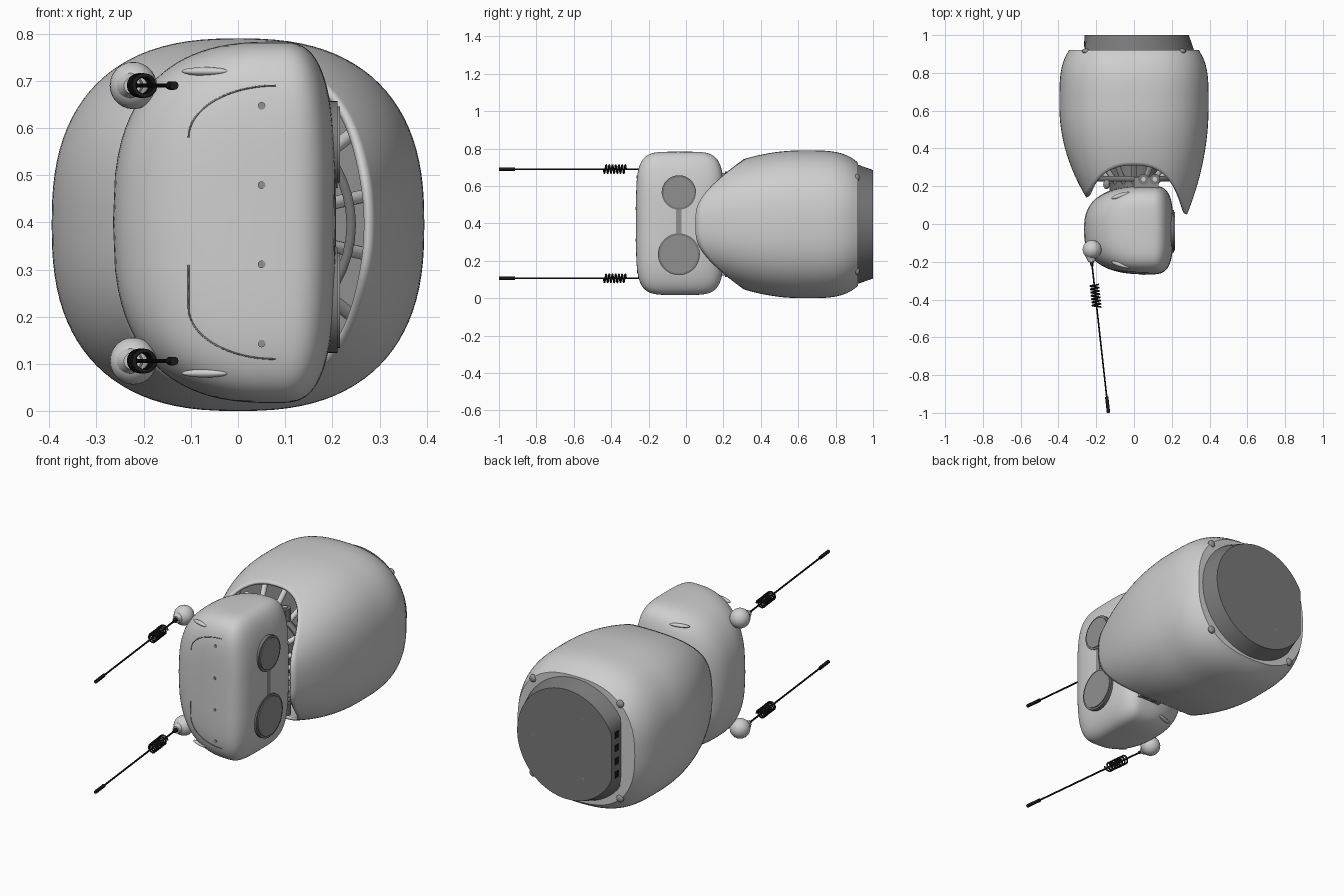
import bpy, bmesh
from math import sin, cos, pi, radians, copysign
from mathutils import Vector, Matrix

cube = bpy.data.objects.get("Cube")
if cube:
    bpy.data.objects.remove(cube, do_unlink=True)


def material(name, v):
    m = bpy.data.materials.new(name)
    m.use_nodes = True
    color = (v, v, v, 1)
    m.diffuse_color = color
    m.node_tree.nodes["Principled BSDF"].inputs["Base Color"].default_value = color
    return m


LIGHT = material("light grey", 0.62)
MID = material("mid grey", 0.28)
DARK = material("dark grey", 0.19)
BLACK = material("black", 0.01)
CZ = 0.395  # height of the middle axis


def finish(name, bm, mat, angle=35):
    bmesh.ops.recalc_face_normals(bm, faces=bm.faces)
    me = bpy.data.meshes.new(name)
    bm.to_mesh(me)
    bm.free()
    me.materials.append(mat)
    ob = bpy.data.objects.new(name, me)
    bpy.context.collection.objects.link(ob)
    bpy.ops.object.select_all(action="DESELECT")
    ob.select_set(True)
    bpy.context.view_layer.objects.active = ob
    bpy.ops.object.shade_smooth_by_angle(angle=radians(angle))
    return ob


def loft(name, rings, mat, cap_start=True, cap_end=True):
    bm = bmesh.new()
    vs = [[bm.verts.new(p) for p in r] for r in rings]
    n = len(vs[0])
    for a, b in zip(vs, vs[1:]):
        for i in range(n):
            j = (i + 1) % n
            bm.faces.new((a[i], a[j], b[j], b[i]))
    if cap_start:
        bm.faces.new(vs[0])
    if cap_end:
        bm.faces.new(vs[-1])
    return finish(name, bm, mat)


def rod(name, a, b, r1, mat, r2=None, seg=20):
    a, b = Vector(a), Vector(b)
    d = b - a
    mtx = Matrix.Translation((a + b) / 2) @ d.to_track_quat("Z", "Y").to_matrix().to_4x4()
    bm = bmesh.new()
    bmesh.ops.create_cone(bm, cap_ends=True, segments=seg, radius1=r1,
                          radius2=r1 if r2 is None else r2, depth=d.length, matrix=mtx)
    return finish(name, bm, mat)


def ball(name, c, size, mat, turn=0):
    mtx = Matrix.Translation(c) @ Matrix.Rotation(turn, 4, "Z") @ Matrix.Diagonal((*size, 1))
    bm = bmesh.new()
    bmesh.ops.create_uvsphere(bm, u_segments=24, v_segments=14, radius=1, matrix=mtx)
    return finish(name, bm, mat, 60)


def box(name, c, size, mat):
    bm = bmesh.new()
    bmesh.ops.create_cube(bm, size=1, matrix=Matrix.Translation(c) @ Matrix.Diagonal((*size, 1)))
    return finish(name, bm, mat)


def wire(name, pts, r, mat):
    cu = bpy.data.curves.new(name, "CURVE")
    cu.dimensions = "3D"
    cu.bevel_depth, cu.bevel_resolution, cu.use_fill_caps = r, 1, True
    sp = cu.splines.new("POLY")
    sp.points.add(len(pts) - 1)
    for p, q in zip(sp.points, pts):
        p.co = (*q, 1)
    cu.materials.append(mat)
    ob = bpy.data.objects.new(name, cu)
    bpy.context.collection.objects.link(ob)


def spow(v, e):
    return copysign(abs(v) ** e, v)


# Rear shell: squarish bowl with a scooped front opening
def half_size(y, front, back):
    d = y - 0.62
    return 0.395 * (1 - ((-d / front) ** 2 if d < 0 else (d / back) ** 4))


def shell_ring(s, n=96):
    ring = []
    for i in range(n):
        t = 2 * pi * i / n
        c, k = cos(t), sin(t)
        tip = 0.095 - 0.045 * c
        edge = tip + (0.31 - tip) * abs(k) ** 3
        y = edge + (0.92 - edge) * s
        hx = half_size(y, 0.93 + 0.13 * c, 0.5)
        hz = half_size(y, 0.906, 0.47)
        ring.append((hx * spow(c, 0.8), y, CZ + hz * spow(k, 0.8)))
    return ring


shell = loft("rear_shell", [shell_ring(i / 32) for i in range(33)], LIGHT, cap_start=False)
solid = shell.modifiers.new("thickness", "SOLIDIFY")
solid.thickness, solid.offset = 0.015, -1

# Back plate with one flat side
plate = rod("back_plate", (0, 0.9, CZ), (0, 1, CZ), 0.325, DARK, 0.29, 72)
for v in plate.data.vertices:
    v.co.x = max(v.co.x, -0.262)
for i in range(3):
    t = 2 * pi * i / 3
    x, z = 0.19 * cos(t), CZ + 0.19 * sin(t)
    rod("plate_screw", (x, 0.99, z), (x, 1.0, z), 0.014, MID)
for i in range(4):
    box("port", (-0.262, 0.955, CZ - 0.105 + 0.07 * i), (0.006, 0.03, 0.035), BLACK)
for sx in (-1, 1):
    for sz in (-1, 1):
        ball("shell_screw", (sx * 0.255, 0.915, CZ + sz * 0.25), (0.02, 0.014, 0.02), MID)

# Inner frame: bulkhead, hub, spokes and hinges
rod("bulkhead", (0, 0.47, CZ), (0, 0.49, CZ), 0.355, MID, seg=48)
rod("hub", (0, 0.15, CZ), (0, 0.48, CZ), 0.13, DARK, seg=32)
bm = bmesh.new()
bmesh.ops.create_cone(bm, segments=48, radius1=0.25, radius2=0.25, depth=0.03,
                      matrix=Matrix.Translation((0, 0.24, CZ)) @ Matrix.Rotation(pi / 2, 4, "X"))
ring = finish("frame_ring", bm, DARK)
ring.modifiers.new("thickness", "SOLIDIFY").thickness = 0.02
for i in range(14):
    t = 2 * pi * (i + 0.5) / 14
    c, k = cos(t), sin(t)
    rod("spoke", (0.12 * c, 0.22, CZ + 0.12 * k), (0.31 * c, 0.42, CZ + 0.31 * k), 0.014, LIGHT, seg=12)
for s in (-1, 1):
    z = CZ + s * 0.25
    box("hinge_bracket", (0.065, 0.215, z), (0.13, 0.07, 0.05), MID)
    for x in (0.05, 0.11):
        rod("hinge_wheel", (x, 0.237, z - 0.032), (x, 0.237, z + 0.032), 0.028, DARK)
        rod("hinge_pin", (x, 0.237, z - 0.038), (x, 0.237, z + 0.038), 0.012, LIGHT)
    rod("frame_knob", (0.25, 0.27, CZ + s * 0.2), (0.25, 0.4, CZ + s * 0.2), 0.018, MID)
    ball("back_knob", (-0.145, 0.21, z), (0.018, 0.025, 0.018), MID)

# Front pod: rounded box, softer on its right side
PX, PY, PZ, HY, HZ = 0.08, -0.032, 0.4, 0.235, 0.383


def pod_half(u, h, n):
    return h * max(0, 1 - abs(u) ** n) ** (1 / n)


def pod_ring(u, n=80):
    left, right, hy = pod_half(u, 0.345, 2.6), pod_half(u, 0.127, 3.2), pod_half(u, HY, 5)
    ring = []
    for i in range(n):
        c, k = cos(2 * pi * i / n), sin(2 * pi * i / n)
        h, e = (right, 2 / 3.4) if c > 0 else (left, 2 / 2.6)
        ring.append((PX + h * spow(c, e), PY + hy * spow(k, e), PZ + HZ * u))
    return ring


def pod_depth(x, z):
    u, d = (z - PZ) / HZ, x - PX
    h, n = (pod_half(u, 0.127, 3.2), 3.4) if d > 0 else (pod_half(u, 0.345, 2.6), 2.6)
    return pod_half(u, HY, 5) * max(0, 1 - abs(d / h) ** n) ** (1 / n)


steps = [spow(sin(radians(a)), 0.5) for a in range(-88, 89, 4)]
loft("front_pod", [pod_ring(u) for u in steps], LIGHT)

# Round side covers joined by a bar
for z, r in ((0.565, 0.092), (0.235, 0.112)):
    rod("cover_rim", (0.15, -0.038, z), (0.211, -0.038, z), r, DARK, seg=48)
    rod("cover_face", (0.16, -0.038, z), (0.216, -0.038, z), r - 0.011, MID, seg=48)
box("cover_bar", (0.195, -0.038, 0.4), (0.026, 0.03, 0.16), MID)

# Pod front details: seams, screws and slots
for s in (-1, 1):
    path = [(0.08 - 0.185 * sin(a * pi / 32), 0.18 + 0.11 * cos(a * pi / 32)) for a in range(17)]
    if s < 0:
        path += [(-0.105, 0.15), (-0.105, 0.12), (-0.105, 0.09)]
    wire("seam", [(x, PY - pod_depth(x, PZ + s * h), PZ + s * h) for x, h in path], 0.002, DARK)
    z = PZ + s * 0.32
    for side in (-1, 1):
        ball("slot", (-0.07, PY + side * pod_depth(-0.07, z), z), (0.052, 0.012, 0.009), LIGHT, side * 0.3)
for i in range(4):
    z = 0.143 + 0.168 * i
    y = PY - pod_depth(0.05, z)
    rod("pod_screw", (0.05, y + 0.01, z), (0.05, y - 0.003, z), 0.008, MID)


# Antennas: ball joint, rod, spring and tip
def on_antenna(y, z):
    return (-0.225 - (y + 0.19) * 0.111, y, z)


for z in (0.69, 0.106):
    ball("antenna_ball", (-0.222, -0.135, z), (0.05, 0.05, 0.05), LIGHT)
    rod("antenna_neck", on_antenna(-0.15, z), on_antenna(-0.2, z), 0.036, LIGHT, 0.018)
    rod("antenna_nut", on_antenna(-0.195, z), on_antenna(-0.225, z), 0.012, BLACK, 0.007)
    rod("antenna_rod", on_antenna(-0.2, z), on_antenna(-0.95, z), 0.0045, BLACK, seg=10)
    rod("antenna_tip", on_antenna(-0.915, z), on_antenna(-1, z), 0.009, BLACK, seg=12)
    coil = []
    for i in range(113):
        t = 2 * pi * i / 16
        x, y, _ = on_antenna(-0.32 - 0.12 * i / 112, z)
        coil.append((x + 0.022 * cos(t), y, z + 0.022 * sin(t)))
    wire("antenna_spring", coil, 0.0045, BLACK)
